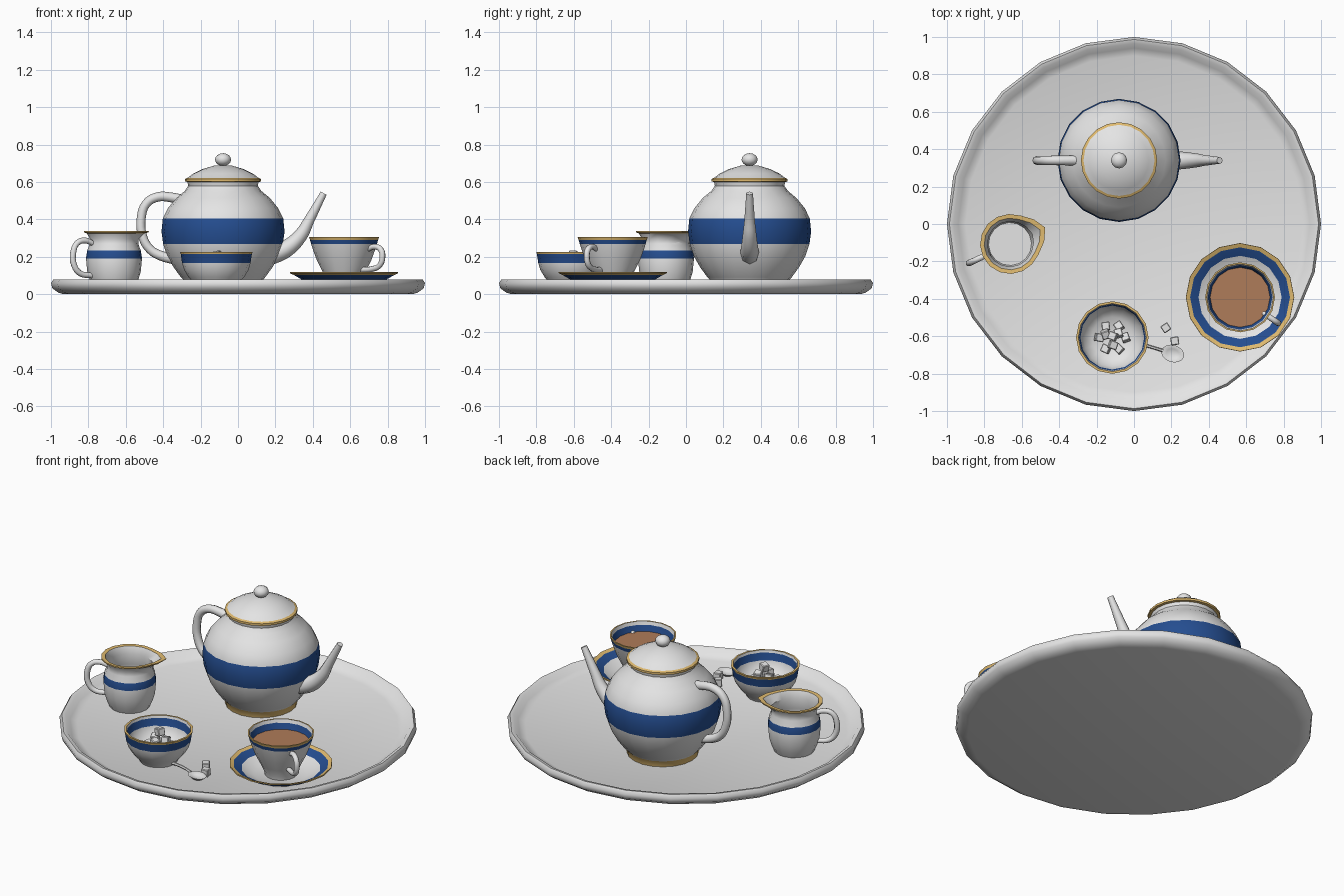
import bpy, bmesh, math, random
from mathutils import Matrix, Vector

if "Cube" in bpy.data.objects:
    bpy.data.objects.remove(bpy.data.objects["Cube"])

random.seed(4)
FLOOR = 0.035
COLOURS = {
    "white": (0.78, 0.78, 0.78, 1),
    "blue": (0.018, 0.075, 0.28, 1),
    "gold": (0.74, 0.49, 0.16, 1),
    "tea_brown": (0.43, 0.2, 0.1, 1),
}
MATS = []
for n, c in COLOURS.items():
    m = bpy.data.materials.new(n)
    m.diffuse_color = c
    m.use_nodes = True
    m.node_tree.nodes["Principled BSDF"].inputs["Base Color"].default_value = m.diffuse_color
    MATS.append(m)
W, B, G, T = range(4)


def finish(name, bm, loc=(0, 0, 0), rot=0, angle=40):
    bmesh.ops.recalc_face_normals(bm, faces=bm.faces)
    me = bpy.data.meshes.new(name)
    bm.to_mesh(me)
    bm.free()
    for m in MATS:
        me.materials.append(m)
    me.shade_smooth()
    me.set_sharp_from_angle(angle=math.radians(angle))
    ob = bpy.data.objects.new(name, me)
    ob.location = loc
    ob.rotation_euler.z = math.radians(rot)
    bpy.context.collection.objects.link(ob)
    return ob


def lathe(name, profile, segs, loc=(0, 0, 0), rot=0, shape=None, angle=40):
    """Revolve (radius, height, colour of the strip ending here)."""
    bm = bmesh.new()
    rings = []
    for r, z, _ in profile:
        if r == 0:
            rings.append([bm.verts.new((0, 0, z))] * segs)
        else:
            rings.append([bm.verts.new((r * math.cos(2 * math.pi * i / segs),
                                        r * math.sin(2 * math.pi * i / segs), z))
                          for i in range(segs)])
    for a, b, p in zip(rings, rings[1:], profile[1:]):
        for i in range(segs):
            j = (i + 1) % segs
            vs = list(dict.fromkeys((a[i], a[j], b[j], b[i])))
            bm.faces.new(vs).material_index = p[2]
    if shape:
        for v in bm.verts:
            shape(v.co)
    return finish(name, bm, loc, rot, angle)


def tube(name, points, loc=(0, 0, 0), rot=0, sides=2):
    """Smooth tapered tube through (distance, height, radius) points."""
    cu = bpy.data.curves.new(name, 'CURVE')
    cu.dimensions = '3D'
    cu.bevel_depth = 1
    cu.bevel_resolution = sides
    cu.resolution_u = 4
    cu.use_fill_caps = True
    sp = cu.splines.new('BEZIER')
    sp.bezier_points.add(len(points) - 1)
    for bp, (d, z, r) in zip(sp.bezier_points, points):
        bp.co = (d, 0, z)
        bp.radius = r
        bp.handle_left_type = bp.handle_right_type = 'AUTO'
    cu.materials.append(MATS[W])
    ob = bpy.data.objects.new(name, cu)
    ob.location = loc
    ob.rotation_euler.z = math.radians(rot)
    bpy.context.collection.objects.link(ob)
    bpy.ops.object.select_all(action='DESELECT')
    ob.select_set(True)
    bpy.context.view_layer.objects.active = ob
    bpy.ops.object.convert(target='MESH')
    ob = bpy.context.view_layer.objects.active
    ob.data.shade_smooth()
    ob.data.set_sharp_from_angle(angle=math.radians(50))


# Tray
lathe("tray", [(0, 0, W), (0.93, 0, W), (0.96, 0.008, W), (0.993, 0.032, W),
               (1, 0.06, W), (0.987, 0.08, W), (0.965, 0.075, W),
               (0.94, 0.05, W), (0.9, FLOOR, W), (0, FLOOR, W)], 24, angle=60)

# Teapot body, lid, handle and spout
POT = (-0.08, 0.34, 0)
lathe("teapot_body", [(0, FLOOR, W), (0.2, FLOOR, G), (0.207, 0.072, G),
                      (0.225, 0.09, W), (0.265, 0.145, W), (0.299, 0.205, W),
                      (0.32, 0.268, W), (0.329, 0.335, B), (0.322, 0.405, B),
                      (0.295, 0.46, W), (0.25, 0.515, W), (0.205, 0.552, W),
                      (0.186, 0.58, W), (0.19, 0.6, W)], 20, POT)
lathe("teapot_lid", [(0, 0.6, W), (0.19, 0.6, G), (0.204, 0.603, G),
                     (0.204, 0.616, G), (0.19, 0.622, G), (0.16, 0.645, W),
                     (0.11, 0.669, W), (0.05, 0.687, W), (0, 0.69, W)], 20, POT)
knob = [(0.043 * math.sin(a), 0.72 - 0.034 * math.cos(a), W)
        for a in (math.pi * i / 8 for i in range(1, 8))]
lathe("teapot_knob", [(0, 0.686, W)] + knob + [(0, 0.754, W)], 12, POT)
tube("teapot_handle", [(0.2, 0.5, 0.028), (0.28, 0.518, 0.026), (0.35, 0.52, 0.025),
                       (0.41, 0.485, 0.024), (0.437, 0.41, 0.024),
                       (0.43, 0.31, 0.024), (0.39, 0.24, 0.024),
                       (0.33, 0.205, 0.026), (0.27, 0.19, 0.028)], POT, 180)
tube("teapot_spout", [(0.24, 0.205, 0.054), (0.335, 0.242, 0.047),
                      (0.415, 0.315, 0.037), (0.46, 0.395, 0.028),
                      (0.538, 0.54, 0.018)], POT)


# Milk jug with a pulled-out pouring lip
def pull_lip(co):
    a = abs(math.atan2(co.y, co.x))
    if co.z > 0.28:
        k = max(0, 1 - a / 0.85) * (co.z - 0.28) / 0.058
        co.x *= 1 + 0.3 * k
        co.y *= 1 + 0.1 * k


JUG = (-0.663, -0.107, 0)
lathe("milk_jug", [(0, FLOOR, W), (0.112, FLOOR, W), (0.128, 0.07, W),
                   (0.143, 0.12, W), (0.15, 0.192, W), (0.143, 0.234, B),
                   (0.13, 0.27, W), (0.128, 0.295, W), (0.145, 0.325, W),
                   (0.16, 0.33, G), (0.16, 0.338, G), (0.138, 0.336, G),
                   (0.121, 0.295, W), (0.136, 0.225, W), (0.142, 0.19, W),
                   (0.135, 0.12, W), (0.115, 0.05, W), (0, 0.05, W)],
      16, JUG, 25, pull_lip)
tube("milk_jug_handle", [(0.12, 0.27, 0.014), (0.17, 0.287, 0.016),
                         (0.215, 0.275, 0.016), (0.24, 0.225, 0.017),
                         (0.235, 0.155, 0.017), (0.2, 0.112, 0.016),
                         (0.13, 0.1, 0.015)], JUG, 205)

# Saucer, cup and tea
CUP = (0.567, -0.392, 0)
lathe("saucer", [(0, FLOOR, W), (0.15, FLOOR, W), (0.22, 0.075, W), (0.267, 0.102, B),
                 (0.29, 0.113, G), (0.289, 0.12, G), (0.267, 0.112, G),
                 (0.222, 0.088, B), (0.15, 0.052, W), (0, 0.05, W)], 16, CUP)
lathe("cup", [(0, 0.05, W), (0.09, 0.05, W), (0.095, 0.075, W), (0.115, 0.12, W),
              (0.145, 0.18, W), (0.167, 0.24, W), (0.176, 0.268, W), (0.182, 0.29, B),
              (0.187, 0.305, G), (0.179, 0.305, G), (0.173, 0.285, W),
              (0.158, 0.24, B), (0.135, 0.18, W), (0.09, 0.1, W), (0, 0.085, W)],
      16, CUP)
lathe("tea", [(0.16, 0.25, T), (0, 0.25, T)], 16, CUP)
tube("cup_handle", [(0.15, 0.24, 0.014), (0.195, 0.254, 0.015),
                    (0.236, 0.24, 0.016), (0.247, 0.195, 0.016),
                    (0.228, 0.153, 0.015), (0.18, 0.135, 0.015),
                    (0.11, 0.13, 0.014)], CUP, -34)

# Sugar bowl
BOWL = (-0.116, -0.607, 0)
lathe("sugar_bowl", [(0, FLOOR, W), (0.105, FLOOR, W), (0.115, 0.055, W), (0.148, 0.09, W),
                     (0.172, 0.13, W), (0.183, 0.167, W), (0.19, 0.214, B),
                     (0.194, 0.226, G), (0.182, 0.226, G), (0.178, 0.212, W),
                     (0.171, 0.167, B), (0.155, 0.125, W), (0.11, 0.085, W),
                     (0, 0.075, W)], 16, BOWL)


# Sugar lumps: a heap in the bowl and two loose ones
def lump(name, x, y, z, turn, tilt=0.0):
    bm = bmesh.new()
    bmesh.ops.create_cube(bm, size=0.044)
    bmesh.ops.bevel(bm, geom=list(bm.edges), offset=0.004, segments=1, affect='EDGES')
    bm.transform(Matrix.Rotation(turn, 4, 'Z') @ Matrix.Rotation(tilt, 4, 'X'))
    finish(name, bm, (x, y, z), angle=20)


for layer, (count, radius, z) in enumerate([(6, 0.07, 0.112), (3, 0.04, 0.157), (1, 0.008, 0.208)]):
    for i in range(count):
        a = 2 * math.pi * i / count + layer * 0.6
        lump(f"sugar_lump_{layer}_{i}", BOWL[0] + radius * math.cos(a),
             BOWL[1] + radius * math.sin(a), z,
             random.uniform(0, 1.5), random.uniform(-0.35, 0.35))
lump("loose_lump_1", 0.17, -0.555, FLOOR + 0.022, 0.6)
lump("loose_lump_2", 0.218, -0.625, FLOOR + 0.022, 0.15)

# Spoon lying beside the bowl
SPOON = (0.207, -0.693, 0)
spoon = lathe("spoon_scoop", [(0, 0.037, W), (0.6, 0.042, W), (1, 0.06, W),
                              (0.93, 0.061, W), (0.55, 0.049, W), (0, 0.044, W)],
              16, SPOON, -17)
for v in spoon.data.vertices:
    v.co.x *= 0.062
    v.co.y *= 0.046
tube("spoon_handle", [(0.055, 0.058, 0.009), (0.1, 0.062, 0.008),
                      (0.2, 0.056, 0.009), (0.235, 0.05, 0.01)], SPOON, 163, 1)
